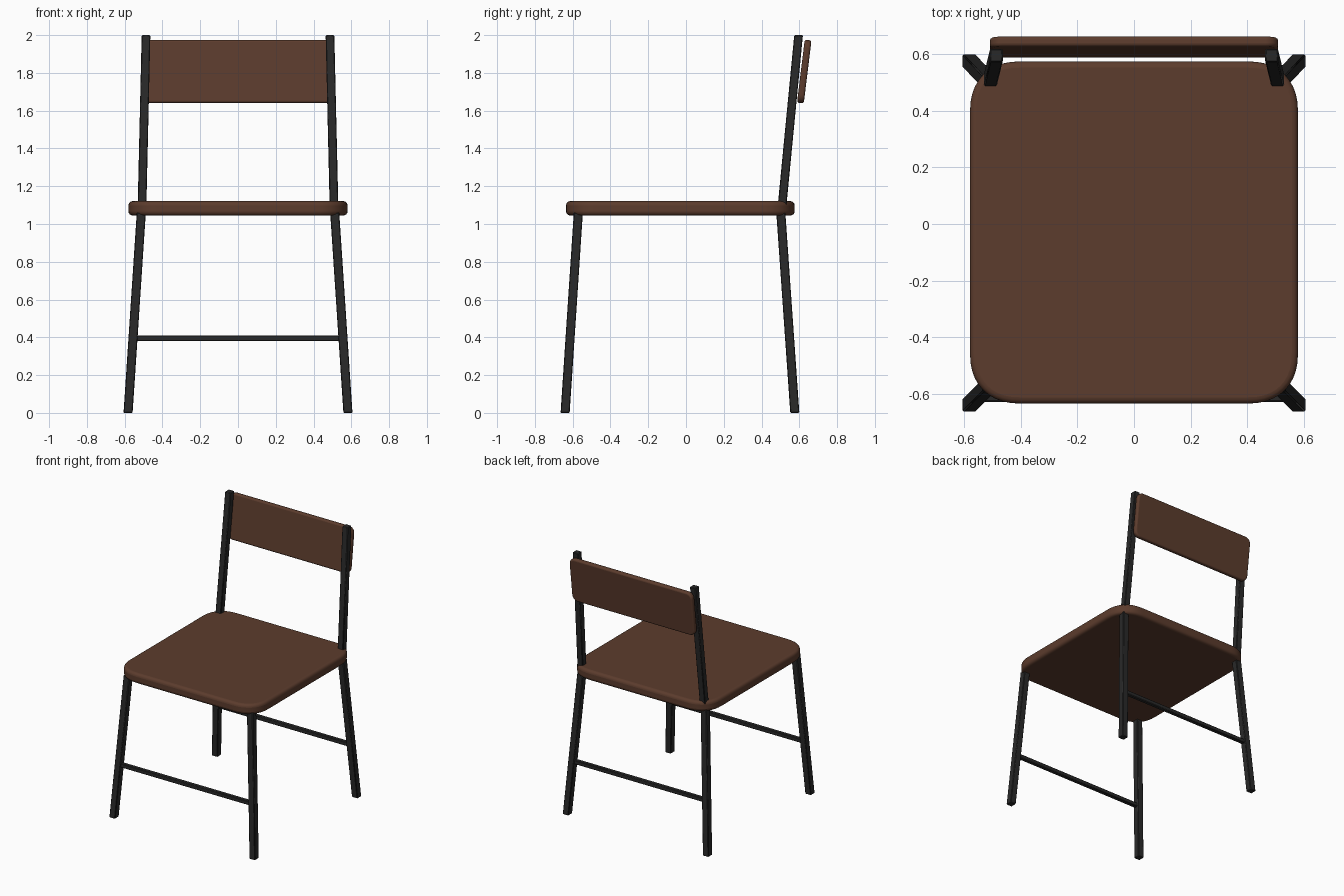
import bpy, bmesh, math
from mathutils import Vector, Matrix

cube = bpy.data.objects.get("Cube")
if cube:
    bpy.data.objects.remove(cube, do_unlink=True)


def material(name, rgb, roughness):
    m = bpy.data.materials.new(name)
    m.use_nodes = True
    m.diffuse_color = (*rgb, 1)
    bsdf = m.node_tree.nodes["Principled BSDF"]
    bsdf.inputs["Base Color"].default_value = (*rgb, 1)
    bsdf.inputs["Roughness"].default_value = roughness
    return m


wood = material("dark brown wood", (0.107, 0.045, 0.026), 0.5)
metal = material("black metal", (0.022, 0.022, 0.022), 0.5)


def finish(name, bm, mat, bevel, segments):
    bmesh.ops.recalc_face_normals(bm, faces=bm.faces)
    mesh = bpy.data.meshes.new(name)
    bm.to_mesh(mesh)
    bm.free()
    mesh.materials.append(mat)
    ob = bpy.data.objects.new(name, mesh)
    bpy.context.collection.objects.link(ob)
    mod = ob.modifiers.new("soft edges", "BEVEL")
    mod.width, mod.segments = bevel, segments
    mod.limit_method, mod.angle_limit = "ANGLE", math.radians(40)
    bpy.ops.object.select_all(action="DESELECT")
    ob.select_set(True)
    bpy.context.view_layer.objects.active = ob
    bpy.ops.object.shade_smooth_by_angle(angle=math.radians(35))
    return ob


def bar(name, start, end, size):
    """Square bar whose ends stay level, sheared between two points."""
    bm = bmesh.new()
    bmesh.ops.create_cube(bm, size=1)
    a, b = Vector(start), Vector(end)
    axis = 2 if abs(b.z - a.z) > abs(b.x - a.x) else 0
    for v in bm.verts:
        offset = v.co * size
        offset[axis] = 0
        v.co = (b if v.co[axis] > 0 else a) + offset
    return finish(name, bm, metal, 0.004, 1)


def rounded_panel(name, width, depth, thick, corner, power, bevel, transform):
    """Flat slab with eased corners, centred on its own origin."""
    bm = bmesh.new()
    steps = 10
    points = []
    for quarter, (sx, sy) in enumerate(((1, 1), (-1, 1), (-1, -1), (1, -1))):
        for i in range(steps + 1):
            t = math.pi / 2 * (i if quarter % 2 == 0 else steps - i) / steps
            cx = max(math.cos(t), 0) ** (2 / power)
            cy = max(math.sin(t), 0) ** (2 / power)
            points.append((sx * (width / 2 - corner * (1 - cx)),
                           sy * (depth / 2 - corner * (1 - cy)), -thick / 2))
    base = bm.faces.new([bm.verts.new(p) for p in points])
    top = bmesh.ops.extrude_face_region(bm, geom=[base])["geom"]
    bmesh.ops.translate(bm, vec=(0, 0, thick),
                        verts=[g for g in top if isinstance(g, bmesh.types.BMVert)])
    bm.transform(transform)
    return finish(name, bm, wood, bevel, 4)


# Seat
rounded_panel("seat", 1.16, 1.21, 0.076, 0.18, 2.3, 0.022,
              Matrix.Translation((0, -0.03, 1.083)))

# Backrest, leaning back with the posts
lean = math.radians(7)
rounded_panel("backrest", 1.02, 0.336, 0.036, 0.045, 2, 0.012,
              Matrix.Translation((0, 0.626, 1.807)) @ Matrix.Rotation(math.pi / 2 - lean, 4, "X"))

# Splayed legs and back posts
for side, s in (("left", 1), ("right", -1)):
    bar(side + "_front_leg", (s * 0.582, -0.64, 0), (s * 0.512, -0.57, 1.06), 0.048)
    bar(side + "_back_leg", (s * 0.582, 0.576, 0), (s * 0.512, 0.502, 1.06), 0.048)
    bar(side + "_back_post", (s * 0.508, 0.509, 1.1), (s * 0.487, 0.596, 2.0), 0.046)

# Rungs across the front and back legs
for name, y in (("front_rung", -0.614), ("back_rung", 0.548)):
    bar(name, (-0.55, y, 0.395), (0.55, y, 0.395), 0.03)
